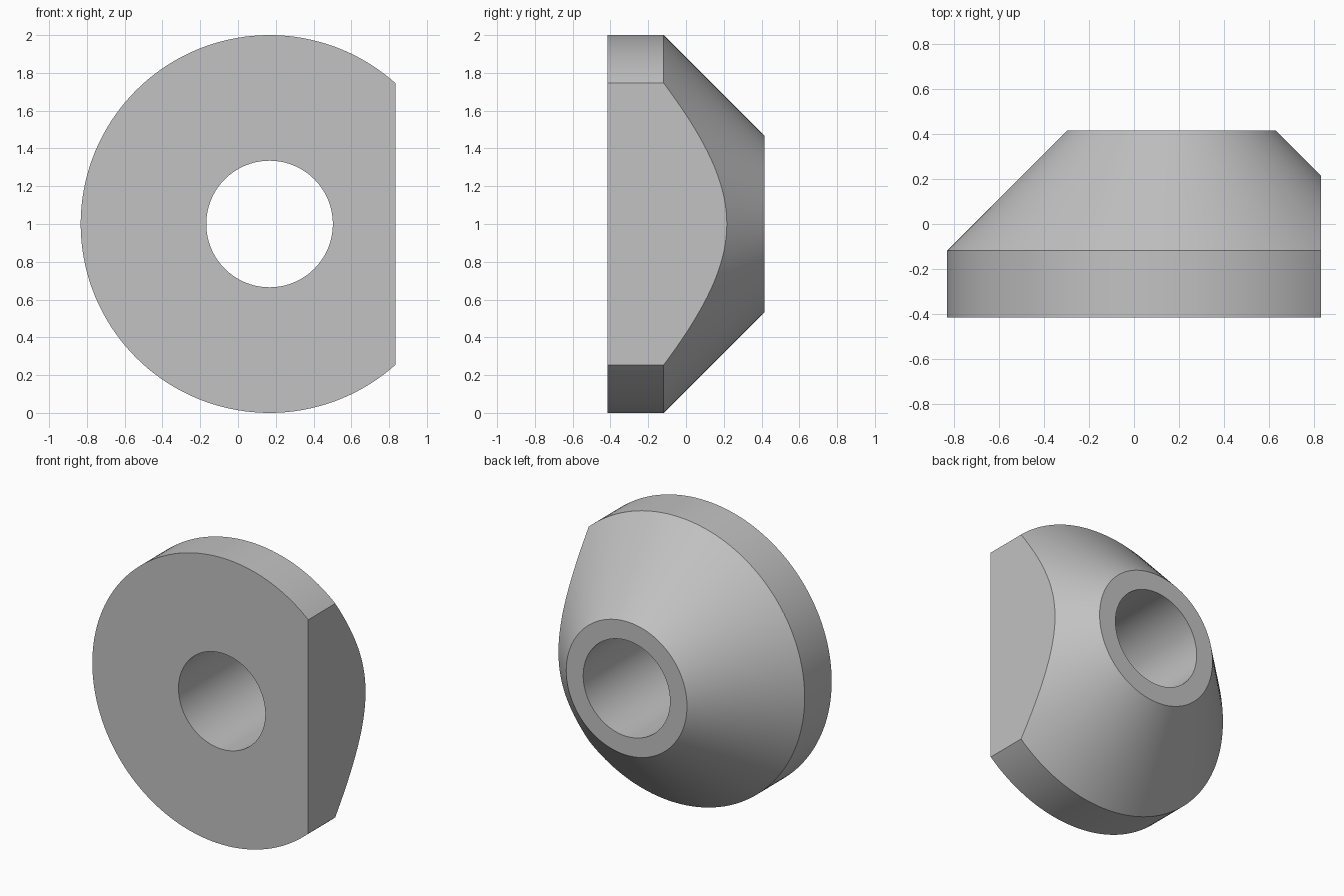
import bpy
import bmesh
import math
from mathutils import Vector

cube = bpy.data.objects.get("Cube")
if cube:
    bpy.data.objects.remove(cube, do_unlink=True)

SEGMENTS = 144
AXIS_X, AXIS_Z = 0.167, 1.0
FLAT_X = 0.833

# Closed profile of the body: (radius, y)
profile = [(0.335, -0.416), (1.0, -0.416), (1.0, -0.118), (0.466, 0.416), (0.335, 0.416)]

# Plain grey material
grey = bpy.data.materials.new("plain_grey")
grey.use_nodes = True
colour = (0.54, 0.54, 0.54, 1)
grey.diffuse_color = colour
grey.node_tree.nodes["Principled BSDF"].inputs["Base Color"].default_value = colour

# Turned body with a through bore
bm = bmesh.new()
rings = []
for i in range(SEGMENTS):
    a = math.tau * i / SEGMENTS
    rings.append([bm.verts.new((AXIS_X + r * math.cos(a), y, AXIS_Z + r * math.sin(a)))
                  for r, y in profile])
for i, ring in enumerate(rings):
    following = rings[(i + 1) % SEGMENTS]
    for j in range(len(profile)):
        k = (j + 1) % len(profile)
        bm.faces.new((ring[j], ring[k], following[k], following[j]))

# Flat cut on the left side
cut = bmesh.ops.bisect_plane(bm, geom=bm.verts[:] + bm.edges[:] + bm.faces[:],
                             plane_co=Vector((FLAT_X, 0, 0)), plane_no=Vector((1, 0, 0)),
                             clear_outer=True)
rim = [e for e in cut["geom_cut"] if isinstance(e, bmesh.types.BMEdge)]
bmesh.ops.contextual_create(bm, geom=rim)
bmesh.ops.recalc_face_normals(bm, faces=bm.faces[:])

mesh = bpy.data.meshes.new("tapered_bushing")
bm.to_mesh(mesh)
bm.free()
mesh.materials.append(grey)
body = bpy.data.objects.new("tapered_bushing", mesh)
bpy.context.collection.objects.link(body)

# Smooth round surfaces with crisp rims
bpy.ops.object.select_all(action="DESELECT")
body.select_set(True)
bpy.context.view_layer.objects.active = body
bpy.ops.object.shade_smooth_by_angle(angle=math.radians(30))
